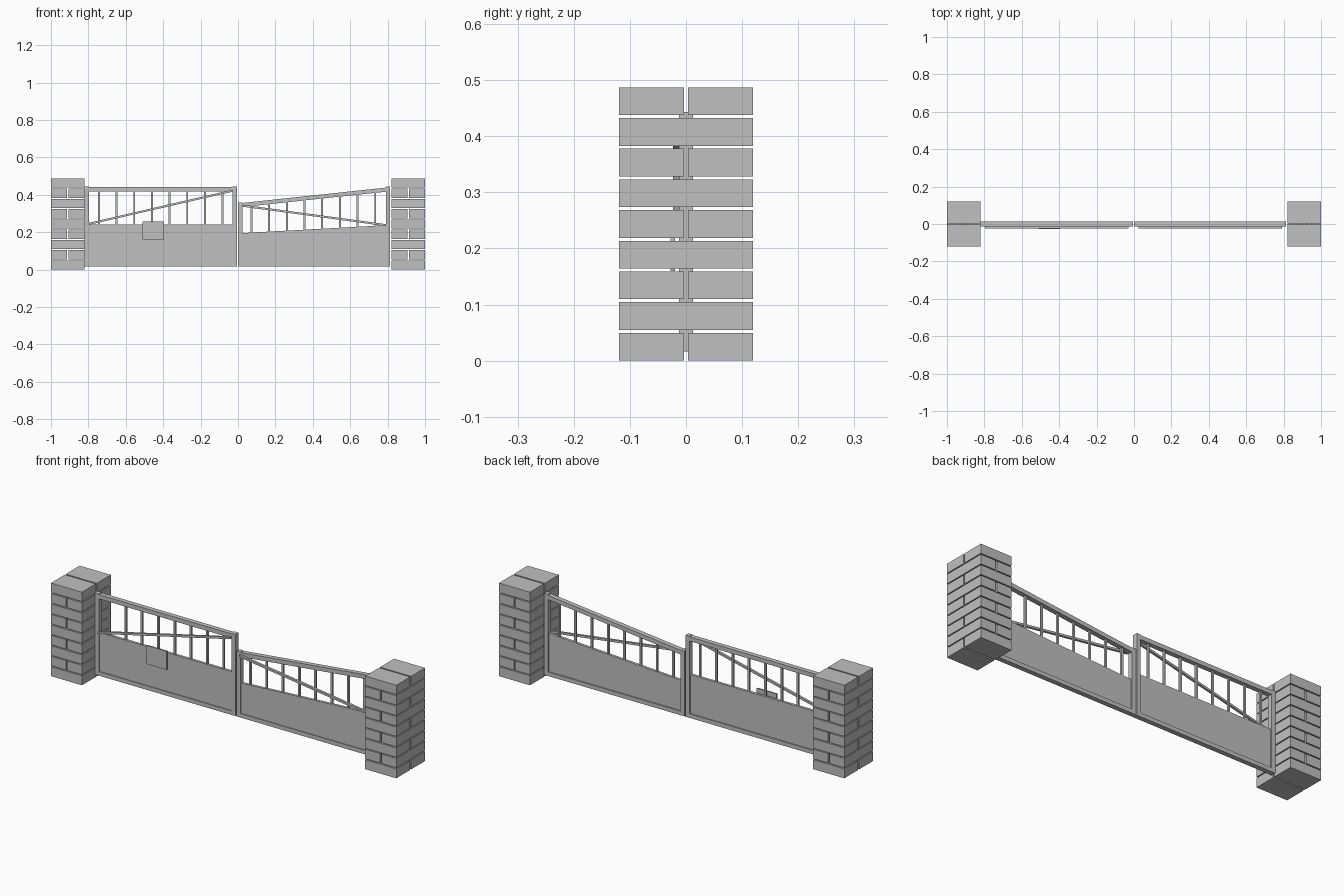
import bpy, bmesh

if "Cube" in bpy.data.objects:
    bpy.data.objects.remove(bpy.data.objects["Cube"])

grey = bpy.data.materials.new("stone_grey")
grey.diffuse_color = (0.53, 0.53, 0.53, 1)
grey.use_nodes = True
grey.node_tree.nodes["Principled BSDF"].inputs["Base Color"].default_value = grey.diffuse_color


def prisms(name, parts):
    """Each part is (xz outline, y front, y back), extruded along y."""
    bm = bmesh.new()
    for outline, y0, y1 in parts:
        face = bm.faces.new([bm.verts.new((x, y0, z)) for x, z in outline])
        ext = bmesh.ops.extrude_face_region(bm, geom=[face])
        moved = [v for v in ext["geom"] if isinstance(v, bmesh.types.BMVert)]
        bmesh.ops.translate(bm, verts=moved, vec=(0, y1 - y0, 0))
    bmesh.ops.recalc_face_normals(bm, faces=bm.faces)
    mesh = bpy.data.meshes.new(name)
    bm.to_mesh(mesh)
    bm.free()
    mesh.materials.append(grey)
    obj = bpy.data.objects.new(name, mesh)
    bpy.context.collection.objects.link(obj)
    return obj


def rect(x0, x1, z0, z1):
    return [(x0, z0), (x1, z0), (x1, z1), (x0, z1)]


def beam(x0, x1, za, zb, h):
    """Sloped bar with top edge from za to zb and height h."""
    return [(x0, za - h), (x1, zb - h), (x1, zb), (x0, za)]


# Brick pillars: courses alternate between a y split and an x split
def pillar(name, x0):
    x1, xm, w, g = x0 + 0.18, x0 + 0.09, 0.119, 0.004
    bricks = []
    for i in range(9):
        z0 = 0.0547 * i
        z1 = z0 + 0.0495
        if i % 2 == 0:
            bricks += [(rect(x0, x1, z0, z1), -w, -g), (rect(x0, x1, z0, z1), g, w)]
        else:
            bricks += [(rect(x0, xm - g, z0, z1), -w, w), (rect(xm + g, x1, z0, z1), -w, w)]
    prisms(name, bricks)


pillar("left_pillar", -1.0)
pillar("right_pillar", 0.82)

BOTTOM, DEPTH, POST = 0.016, 0.0125, 0.023


# Gate leaf: posts, rails, solid panel, upright bars and a front brace
def leaf(side, x0, x1, posts, rail, panel, brace, first_bar):
    a, b = x0 + POST, x1 - POST
    prisms(side + "_posts", [(rect(x0, a, BOTTOM, posts[0]), -DEPTH, DEPTH),
                             (rect(b, x1, BOTTOM, posts[1]), -DEPTH, DEPTH)])
    prisms(side + "_top_rail", [(beam(a, b, *rail, 0.022), -DEPTH, DEPTH)])
    prisms(side + "_bottom_rail", [(rect(a, b, BOTTOM, 0.037), -DEPTH, DEPTH)])
    prisms(side + "_panel", [([(a, 0.037), (b, 0.037), (b, panel[1]), (a, panel[0])], -0.008, 0.006)])
    bars = []
    for i in range(8):
        x = first_bar + 0.0945 * i
        t = (x - a) / (b - a)
        low = panel[0] + (panel[1] - panel[0]) * t
        high = rail[0] + (rail[1] - rail[0]) * t - 0.018
        bars.append((rect(x - 0.005, x + 0.005, low - 0.005, high), -0.005, 0.005))
    prisms(side + "_bars", bars)
    prisms(side + "_brace", [(beam(a, b, *brace, 0.011), -0.023, -0.011)])


leaf("left", -0.82, -0.006, (0.443, 0.443), (0.44, 0.44), (0.24, 0.24), (0.25, 0.427), -0.744)
leaf("right", 0.0, 0.813, (0.358, 0.443), (0.356, 0.438), (0.195, 0.237), (0.347, 0.243), 0.072)

# Plain plate on the front of the left leaf
prisms("front_plate", [(rect(-0.51, -0.395, 0.16, 0.257), -0.028, -0.02)])
